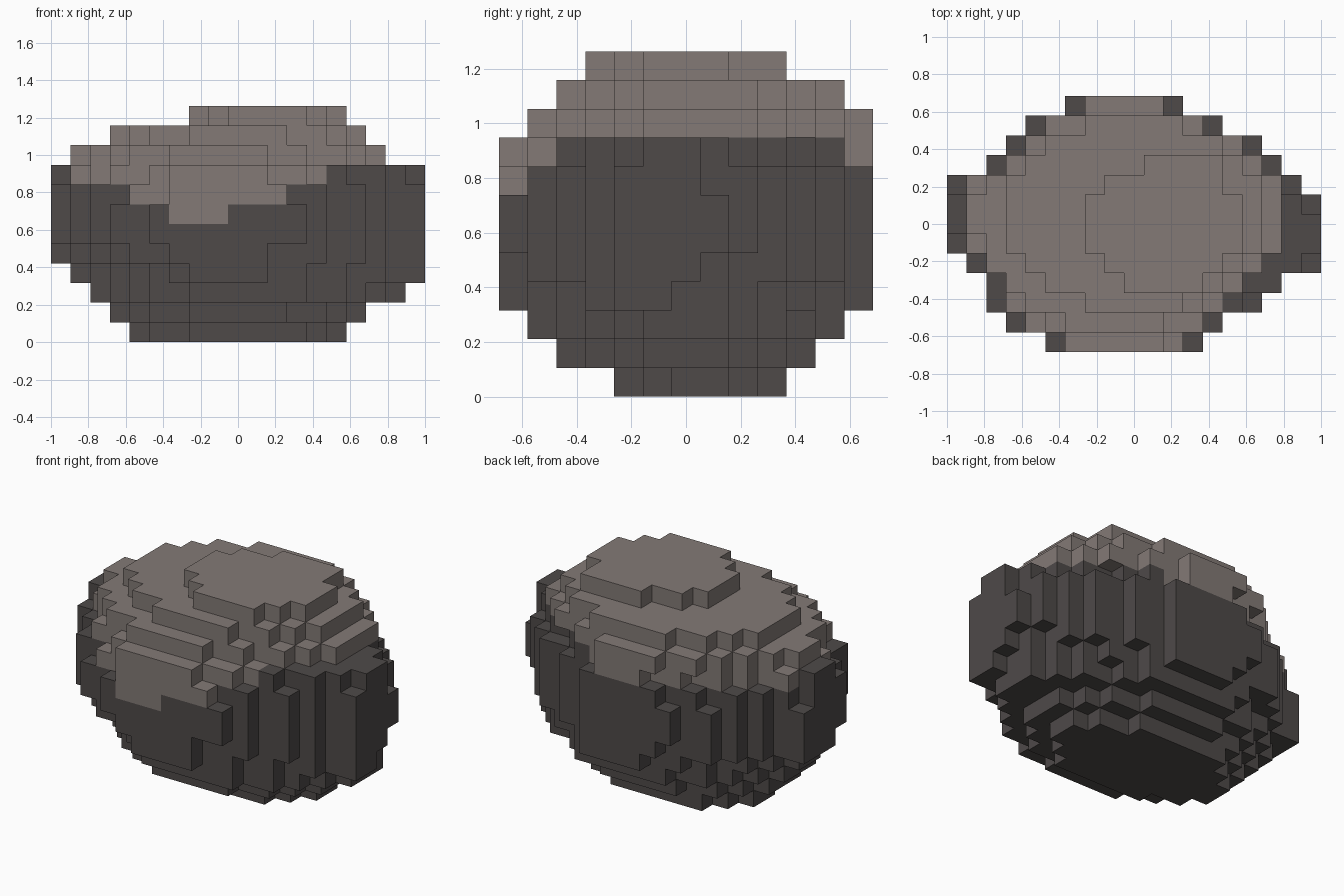
import bpy
import bmesh
from mathutils import Vector

old = bpy.data.objects.get("Cube")
if old:
    bpy.data.objects.remove(old, do_unlink=True)

NX, NY, NZ = 19, 13, 12
SIZE = 2 / NX

# Plan outline: first and last block of each row, front to back
PLAN = [(4, 12), (3, 13), (2, 15), (2, 16), (1, 18), (0, 18), (0, 18),
        (0, 18), (0, 17), (2, 16), (3, 15), (4, 13), (6, 11)]

# Layers, bottom to top: block range in x, block range in y, roundness
FULL = (0, 18, 0, 12)
LAYERS = [((4, 14, 4, 9), 1.9), ((3, 15, 2, 10), 1.7), ((2, 17, 1, 11), 1.6),
          ((1, 18, 0, 12), 1.3), (FULL, 1.6), (FULL, 2.2), (FULL, 2.1),
          (FULL, 1.7), (FULL, 1.4), ((1, 16, 1, 12), 1.6),
          ((3, 15, 2, 11), 1.9), ((7, 14, 3, 9), 2.0)]


def material(name, color):
    mat = bpy.data.materials.new(name)
    mat.use_nodes = True
    mat.diffuse_color = color
    node = next(n for n in mat.node_tree.nodes if n.type == 'BSDF_PRINCIPLED')
    node.inputs["Base Color"].default_value = color
    node.inputs["Roughness"].default_value = 0.9
    return mat


def row_shift(j, k):
    """Sideways lean of a row, which makes the boulder uneven."""
    if k == 11 and j == 9:
        return 1                        # corner of the crown
    if k == 9 and 7 < j < 11:
        return 0.75                     # upper back
    if 3 <= k <= 9 and j <= 2:
        return -0.15 * (6 - j)          # front bulge
    return 0


def filled(i, j, k):
    """True where a block lies inside its rounded layer and the plan outline."""
    (x0, x1, y0, y1), power = LAYERS[k]
    if not (x0 <= i <= x1 and y0 <= j <= y1 and PLAN[j][0] <= i <= PLAN[j][1]):
        return False
    if 7 <= k <= 9 and j > 6:
        power -= 0.2            # the upper back falls away more sharply
    # the two ends twist apart, most of all low down
    twist = (1.2 if k in (3, 4) else 0.55) * ((i - 9) / 9) ** 3
    dx = abs(i - (x0 + x1) / 2 - row_shift(j, k)) / ((x1 - x0 + 1) / 2)
    dy = abs(j - (y0 + y1) / 2 + twist) / ((y1 - y0 + 1) / 2)
    return dx ** power + dy ** power <= 1.02


def is_pale(i, j, k):
    """Pale cap with a stepped lower edge dipping at the front."""
    if k >= 9:
        return True
    if k == 8:
        return 1 <= i <= (13 if j < 6 else 11)
    front = j <= 5
    return front and (k == 7 and 4 <= i <= 11 or k == 6 and 6 <= i <= 8)


# Collect the blocks of the boulder
blocks = {(i, j, k) for i in range(NX) for j in range(NY)
          for k in range(NZ) if filled(i, j, k)}

# Skin the blocks with their exposed faces only
bm = bmesh.new()
origin = Vector((-NX / 2, -NY / 2, 0))
for block in sorted(blocks):
    for axis in range(3):
        for side in (-1, 1):
            near = list(block)
            near[axis] += side
            if tuple(near) in blocks:
                continue
            normal, u = Vector(), Vector()
            normal[axis] = side / 2
            u[(axis + 1) % 3] = 0.5
            v = normal.cross(u) * 2
            middle = origin + Vector(block) + Vector((0.5, 0.5, 0.5)) + normal
            corners = [middle - u - v, middle + u - v,
                       middle + u + v, middle - u + v]
            face = bm.faces.new([bm.verts.new(c * SIZE) for c in corners])
            face.material_index = int(is_pale(*block))
bmesh.ops.remove_doubles(bm, verts=bm.verts, dist=SIZE / 100)

mesh = bpy.data.meshes.new("boulder")
bm.to_mesh(mesh)
bm.free()
mesh.materials.append(material("dark stone", (0.077, 0.068, 0.066, 1)))
mesh.materials.append(material("pale stone", (0.228, 0.195, 0.182, 1)))
boulder = bpy.data.objects.new("boulder", mesh)
bpy.context.collection.objects.link(boulder)
